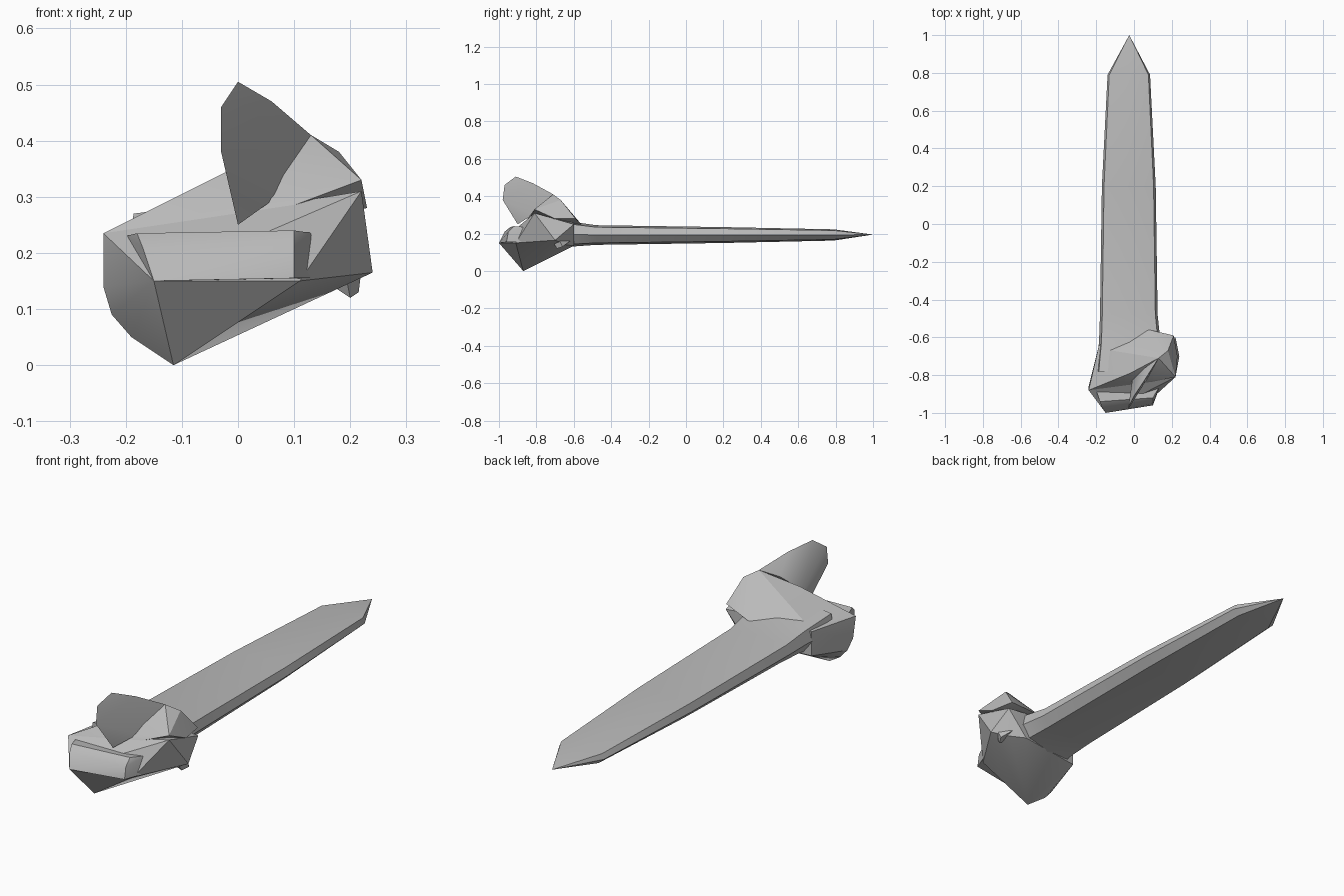
import bpy
import bmesh
from math import radians

if "Cube" in bpy.data.objects:
    bpy.data.objects.remove(bpy.data.objects["Cube"], do_unlink=True)

# One plain grey for everything
bone_grey = bpy.data.materials.new("bone grey")
bone_grey.use_nodes = True
colour = (0.5, 0.5, 0.5, 1)
bone_grey.diffuse_color = colour
bone_grey.node_tree.nodes["Principled BSDF"].inputs["Base Color"].default_value = colour

UNIT = 0.01  # points below are written in hundredths


def finish(name, mesh_builder, angle):
    """Turn a bmesh into a named, coloured object with sharp creases."""
    bmesh.ops.recalc_face_normals(mesh_builder, faces=mesh_builder.faces[:])
    mesh = bpy.data.meshes.new(name)
    mesh_builder.to_mesh(mesh)
    mesh_builder.free()
    mesh.materials.append(bone_grey)
    part = bpy.data.objects.new(name, mesh)
    bpy.context.collection.objects.link(part)
    bpy.ops.object.select_all(action="DESELECT")
    part.select_set(True)
    bpy.context.view_layer.objects.active = part
    bpy.ops.object.shade_smooth_by_angle(angle=radians(angle))
    return part


def faceted_part(name, points, angle=25):
    """Wrap a few corner points in a convex faceted solid."""
    builder = bmesh.new()
    for point in points:
        builder.verts.new([value * UNIT for value in point])
    result = bmesh.ops.convex_hull(builder, input=builder.verts[:])
    unused = set(result["geom_interior"]) | set(result["geom_unused"])
    loose = [item for item in unused if isinstance(item, bmesh.types.BMVert)]
    bmesh.ops.delete(builder, geom=loose, context="VERTS")
    return finish(name, builder, angle)


def shaft_ring(builder, y, left, right, bottom, top):
    """Flattened eight-sided cross-section with bevelled edges."""
    width, height = right - left, top - bottom
    outline = [(0.04, 0.9), (0.5, 1), (0.96, 0.9), (1, 0.5),
               (0.88, 0.1), (0.5, 0), (0.12, 0.1), (0, 0.5)]
    return [builder.verts.new(((left + width * across) * UNIT, y * UNIT,
                               (bottom + height * up) * UNIT))
            for across, up in outline]


# Long flat shaft, flaring into the head and closing to a point
builder = bmesh.new()
stations = [
    (-78, -20, 15, 9, 29),
    (-62, -18.5, 14, 13, 26.5),
    (-48, -18, 12.5, 14, 24.5),
    (20, -17, 11.5, 15, 23.5),
    (79, -14, 8.5, 16.3, 22.3),
]
rings = [shaft_ring(builder, *station) for station in stations]
for near, far in zip(rings, rings[1:]):
    for i in range(len(near)):
        j = (i + 1) % len(near)
        builder.faces.new((near[i], near[j], far[j], far[i]))
tip = builder.verts.new((-2.5 * UNIT, 1, 19.5 * UNIT))
for i, corner in enumerate(rings[-1]):
    builder.faces.new((corner, rings[-1][(i + 1) % len(rings[-1])], tip))
builder.faces.new(rings[0])
finish("shaft", builder, 30)

# Lower block of the head, keeled underneath
faceted_part("head_block", [
    (-24, -88, 23.5), (-24, -86, 14), (-22.5, -84, 9), (-19, -84, 5),
    (-11.5, -87, 0), (-15, -100, 15), (11, -91, 15), (13, -87, 23),
    (22, -81, 31), (24, -70, 16.5), (22, -60, 25), (18, -64, 14),
    (-18.5, -64, 13), (-18.5, -64, 24), (12, -60, 13.5), (11, -60, 26),
])

# Raised back wall that ramps up from the shaft to the hook
faceted_part("back_ridge", [
    (-24, -88, 23.5), (-18, -66, 23), (-2, -79, 34.5), (13, -71, 41),
    (18, -67, 38), (22, -81, 33), (23, -70, 28), (21, -59, 28),
    (8, -56, 25), (7, -82, 28), (-2, -86, 24),
])

# Upright hook plate leaning forward over the notch
faceted_part("hook", [
    (0, -91, 50.5), (-3, -97, 46), (-3, -98, 38), (0, -90, 25),
    (6, -82, 47), (13, -71, 41), (7, -82, 30), (-1, -83, 31),
    (6, -76, 38),
])

# Projecting lip below the notch
faceted_part("front_lip", [
    (-18, -94, 23.5), (10, -92, 24), (13.5, -86, 23.5), (-15, -100, 15),
    (10, -96, 15.5), (10, -95, 21), (13, -88, 15.5), (-17, -97, 21),
    (-20, -88, 23),
])

# Small spur under the right edge
faceted_part("lower_spur", [
    (17, -70, 14), (20, -69, 12), (21.5, -66, 13), (22, -68, 17),
    (18, -62, 16), (19, -72, 17),
])
